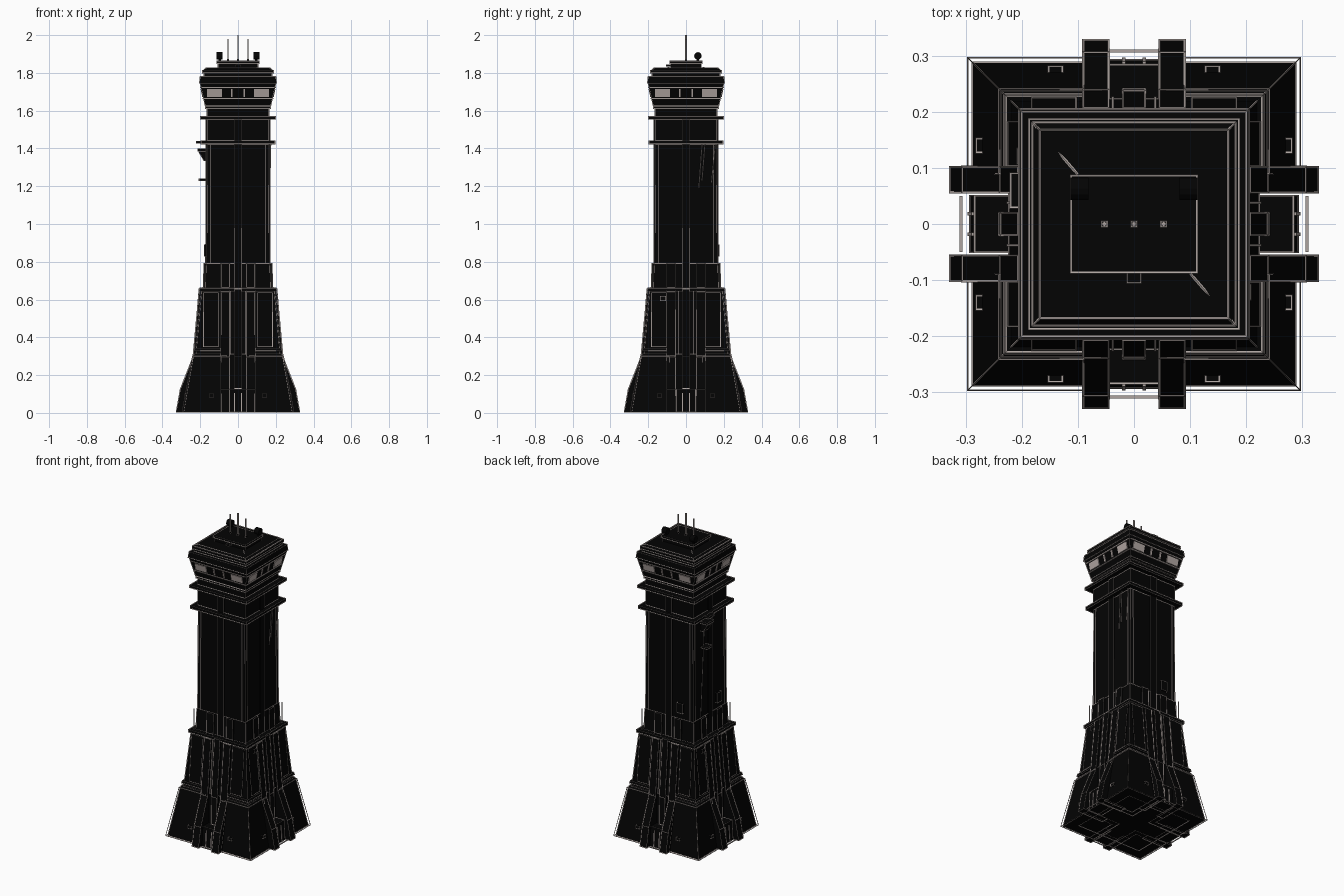
import bpy, bmesh, math
from mathutils import Matrix, Vector

if "Cube" in bpy.data.objects:
    bpy.data.objects.remove(bpy.data.objects["Cube"])


def colour(name, rgb):
    m = bpy.data.materials.new(name)
    m.diffuse_color = (*rgb, 1)
    m.use_nodes = True
    m.node_tree.nodes["Principled BSDF"].inputs["Base Color"].default_value = m.diffuse_color
    return m


BLACK = colour("black hull", (0.001, 0.001, 0.001))
TRIM = colour("warm grey trim", (0.42, 0.37, 0.35))
GLASS = colour("pale window", (0.45, 0.39, 0.37))


def finish(name, bm, mat=BLACK, wire=0.006, side=0, cage=False):
    """Turn a bmesh into an object on one of four sides, with edge trim bars."""
    bmesh.ops.recalc_face_normals(bm, faces=bm.faces)
    bm.transform(Matrix.Rotation(math.pi / 2 * side, 4, 'Z'))
    me = bpy.data.meshes.new(name)
    bm.to_mesh(me)
    bm.free()
    ob = bpy.data.objects.new(name, me)
    bpy.context.collection.objects.link(ob)
    me.materials.append(TRIM if cage else mat)
    me.materials.append(TRIM)
    if wire:
        w = ob.modifiers.new("edge_trim", 'WIREFRAME')
        w.thickness = wire
        w.offset = 0.4
        w.use_replace = cage
        w.use_even_offset = False
        w.material_offset = 0 if cage else 1
    return ob


def loft(name, lower, upper, **kw):
    """Solid between two four-cornered loops."""
    bm = bmesh.new()
    a = [bm.verts.new(p) for p in lower]
    b = [bm.verts.new(p) for p in upper]
    bm.faces.new(a[::-1])
    bm.faces.new(b)
    for i in range(4):
        j = (i + 1) % 4
        bm.faces.new((a[i], a[j], b[j], b[i]))
    return finish(name, bm, **kw)


def rect(x0, x1, y0, y1, z):
    return [(x0, y0, z), (x1, y0, z), (x1, y1, z), (x0, y1, z)]


def tier(name, z0, h0, z1, h1, **kw):
    return loft(name, rect(-h0, h0, -h0, h0, z0), rect(-h1, h1, -h1, h1, z1), **kw)


def box(name, x0, x1, y0, y1, z0, z1, **kw):
    return loft(name, rect(x0, x1, y0, y1, z0), rect(x0, x1, y0, y1, z1), **kw)


def corner(name, z0, h0, z1, h1, inner, **kw):
    """Corner block leaving a channel in the middle of each side."""
    return loft(name, rect(inner, h0, -h0, -inner, z0), rect(inner, h1, -h1, -inner, z1), **kw)


def leaning_plate(name, x0, x1, z0, d0, z1, d1, thick=0.005, **kw):
    """Thin plate on the front whose distance from the axis goes d0 to d1."""
    return loft(name, rect(x0, x1, -d0 - thick, -d0 + 0.004, z0),
                rect(x0, x1, -d1 - thick, -d1 + 0.004, z1), **kw)


def profile_slab(name, pts, x0, x1, **kw):
    """Extrude a (distance, height) profile across x on the front side."""
    bm = bmesh.new()
    f = bm.faces.new([bm.verts.new((x0, -d, z)) for d, z in pts])
    r = bmesh.ops.extrude_face_region(bm, geom=[f])
    vs = [v for v in r['geom'] if isinstance(v, bmesh.types.BMVert)]
    bmesh.ops.translate(bm, verts=vs, vec=(x1 - x0, 0, 0))
    return finish(name, bm, **kw)


def cylinder(name, p, q, radius, mat=BLACK, seg=6, wire=0):
    p, q = Vector(p), Vector(q)
    bm = bmesh.new()
    bmesh.ops.create_cone(bm, cap_ends=True, segments=seg, radius1=radius,
                          radius2=radius, depth=(q - p).length)
    rot = (q - p).to_track_quat('Z', 'Y').to_matrix().to_4x4()
    bm.transform(Matrix.Translation((p + q) / 2) @ rot)
    return finish(name, bm, mat=mat, wire=wire)


# Stacked tower body: name, bottom height, half width, top height, half width
for spec in [
    ("base_core", 0.004, 0.222, 0.312, 0.222),
    ("lower_tier", 0.312, 0.222, 0.645, 0.192),
    ("tier_ledge", 0.645, 0.202, 0.661, 0.202),
    ("middle_tier", 0.661, 0.172, 0.790, 0.168),
    ("shaft", 0.790, 0.165, 1.420, 0.162),
    ("shaft_ledge", 1.424, 0.195, 1.440, 0.195),
    ("upper_shaft", 1.442, 0.164, 1.552, 0.164),
    ("gallery_ledge", 1.555, 0.198, 1.569, 0.198),
    ("neck", 1.571, 0.164, 1.612, 0.164),
    ("neck_band", 1.612, 0.171, 1.626, 0.171),
    ("cabin", 1.626, 0.173, 1.745, 0.200),
    ("cabin_crown", 1.745, 0.204, 1.780, 0.200),
    ("roof_step", 1.782, 0.180, 1.800, 0.180),
    ("roof_slab", 1.800, 0.187, 1.814, 0.187),
    ("roof_slope", 1.815, 0.180, 1.826, 0.168),
]:
    tier(*spec)

# Stepped buttress outline
FIN = [(0.15, 0.004), (0.327, 0.004), (0.305, 0.125), (0.238, 0.295),
       (0.206, 0.640), (0.183, 0.665), (0.180, 0.790), (0.15, 0.790)]

for s in range(4):
    n = f"_{s + 1}"
    mid = 0.079 if s % 2 else 0.068
    # Base corners with a free-standing edge frame and stepped ledges
    corner("base_corner" + n, 0.004, 0.287, 0.300, 0.236, 0.06, side=s)
    corner("base_frame" + n, 0.004, 0.296, 0.300, 0.241, 0.09, side=s, cage=True, wire=0.005)
    corner("base_cap" + n, 0.300, 0.237, 0.312, 0.232, 0.09, side=s, wire=0.005)
    corner("lower_ledge" + n, 0.328, 0.231, 0.342, 0.228, 0.09, side=s, wire=0.005)
    for sign, tag in ((-1, "_a"), (1, "_b")):
        def span(a, b):
            return sorted((sign * a, sign * b))
        # Paired buttresses
        profile_slab("buttress" + tag + n, FIN, sign * mid - 0.022, sign * mid + 0.022, side=s)
        # Framed panels on the lower tier
        leaning_plate("lower_panel" + tag + n, *span(0.104, 0.182), 0.35, 0.219,
                      0.636, 0.194, side=s, wire=0.005)
        # Base lamps
        x0, x1 = span(0.128, 0.152)
        box("base_lamp" + tag + n, x0, x1, -0.281, -0.266, 0.084, 0.100, side=s, wire=0.005)
        # Shaft edge ribs
        x0, x1 = span(0.142, 0.146)
        box("shaft_rib" + tag + n, x0, x1, -0.167, -0.160, 0.79, 1.42, mat=TRIM, wire=0, side=s)
        # Large cabin windows
        leaning_plate("cabin_window" + tag + n, *span(0.085, 0.165), 1.672, 0.184,
                      1.714, 0.1935, mat=GLASS, wire=0, side=s)
        # Window mullions
        leaning_plate("window_mullion" + tag + n, *span(0.028, 0.038), 1.672, 0.184,
                      1.714, 0.1935, mat=GLASS, wire=0, side=s)
        # Recess edge strips beside the spine
        leaning_plate("recess_strip" + tag + n, *span(0.036, 0.040), 0.312, 0.222,
                      0.645, 0.193, mat=TRIM, wire=0, side=s)
    # Window sill and head bars
    leaning_plate("window_sill" + n, -0.18, 0.18, 1.661, 0.182, 1.666, 0.183,
                  mat=TRIM, wire=0, side=s)
    leaning_plate("window_head" + n, -0.19, 0.19, 1.720, 0.195, 1.725, 0.196,
                  mat=TRIM, wire=0, side=s)
    # Slim spine standing in the recess, and the column above it
    profile_slab("centre_spine" + n, [(0.15, 0.13), (0.240, 0.13), (0.236, 0.30),
                 (0.206, 0.655), (0.15, 0.655)], -0.019, 0.019, side=s)
    box("shaft_column" + n, -0.02, 0.02, -0.171, -0.15, 0.663, 1.552, side=s, wire=0.005)
    # Low threshold block between the buttresses, with door posts
    profile_slab("threshold" + n, [(0.2, 0.004), (0.292, 0.004), (0.284, 0.125), (0.2, 0.125)],
                 -0.05, 0.05, side=s, wire=0.005)
    for x, tag in ((-0.018, "_a"), (0.018, "_b")):
        leaning_plate("door_post" + tag + n, x - 0.003, x + 0.003, 0.004, 0.292,
                      0.105, 0.285, mat=TRIM, wire=0, side=s)
    box("foot_bar" + n, -0.05, 0.05, -0.311, -0.306, 0.003, 0.008, mat=TRIM, wire=0, side=s)
    # Corner rods standing on the ledge
    c, d = [(1, 1), (-1, 1), (-1, -1), (1, -1)][s]
    cylinder("corner_rod" + n, (c * 0.180, d * 0.180, 0.66),
             (c * 0.180, d * 0.180, 0.79), 0.0035, TRIM)

# Blank plates on the side panels
for s in (1, 3):
    leaning_plate(f"blank_plate_{s}", -0.135, -0.108, 0.595, 0.203, 0.618, 0.201,
                  side=s, wire=0.004)

# Rooftop housing
box("roof_housing", -0.105, 0.105, -0.08, 0.08, 1.82, 1.850)
box("housing_lid", -0.112, 0.112, -0.086, 0.086, 1.850, 1.862)
box("housing_vent", -0.012, 0.012, -0.105, -0.08, 1.834, 1.842, wire=0.003)

# Roof seams on two opposite corners
for sx, tag in ((-1, "rear"), (1, "front")):
    cylinder(f"roof_seam_{tag}", (sx * 0.180, -sx * 0.180, 1.817),
             (sx * 0.10, -sx * 0.088, 1.828), 0.003, TRIM)

# Rooftop drums on short posts
for sx, tag in ((-1, "left"), (1, "right")):
    cylinder(f"drum_{tag}", (sx * 0.081, 0.063, 1.890), (sx * 0.113, 0.063, 1.890),
             0.020, seg=12)
    cylinder(f"drum_post_{tag}", (sx * 0.097, 0.063, 1.86), (sx * 0.097, 0.063, 1.88), 0.007)

# Antennas
for i, (x, top) in enumerate([(-0.053, 1.98), (0, 2.0), (0.053, 1.98)]):
    cylinder(f"antenna_{i + 1}", (x, 0, 1.86), (x, 0, top), 0.0045, TRIM)
    box(f"antenna_foot_{i + 1}", x - 0.005, x + 0.005, -0.005, 0.005, 1.862, 1.872, wire=0.003)

# Service platforms on the left face
loft("dish_bracket", rect(-0.180, -0.16, 0.035, 0.085, 1.335),
     rect(-0.210, -0.16, 0.035, 0.085, 1.385), wire=0.005)
box("upper_platform", -0.212, -0.16, 0.03, 0.09, 1.385, 1.397, wire=0.005)
box("ledge_platform", -0.220, -0.19, 0.03, 0.09, 1.427, 1.438, wire=0.005)
box("lower_platform", -0.206, -0.16, 0.04, 0.085, 1.229, 1.240, wire=0.005)
box("junction_box", -0.178, -0.16, -0.10, -0.06, 0.83, 0.89, wire=0.005)
box("rear_junction_box", -0.10, -0.06, 0.16, 0.176, 0.83, 0.89, wire=0.005)

# Hanging cables
for i, (y0, z0, y1, z1) in enumerate([(0.085, 1.42, 0.068, 1.19), (0.100, 1.42, 0.085, 1.23),
                                      (0.155, 1.42, 0.135, 1.22)]):
    cylinder(f"cable_{i + 1}", (0.174, y0, z0), (0.169, y1, z1), 0.0025, TRIM, seg=5)
cylinder("long_cable", (-0.169, 0.06, 1.34), (-0.172, 0.10, 0.79), 0.002, TRIM, seg=5)
